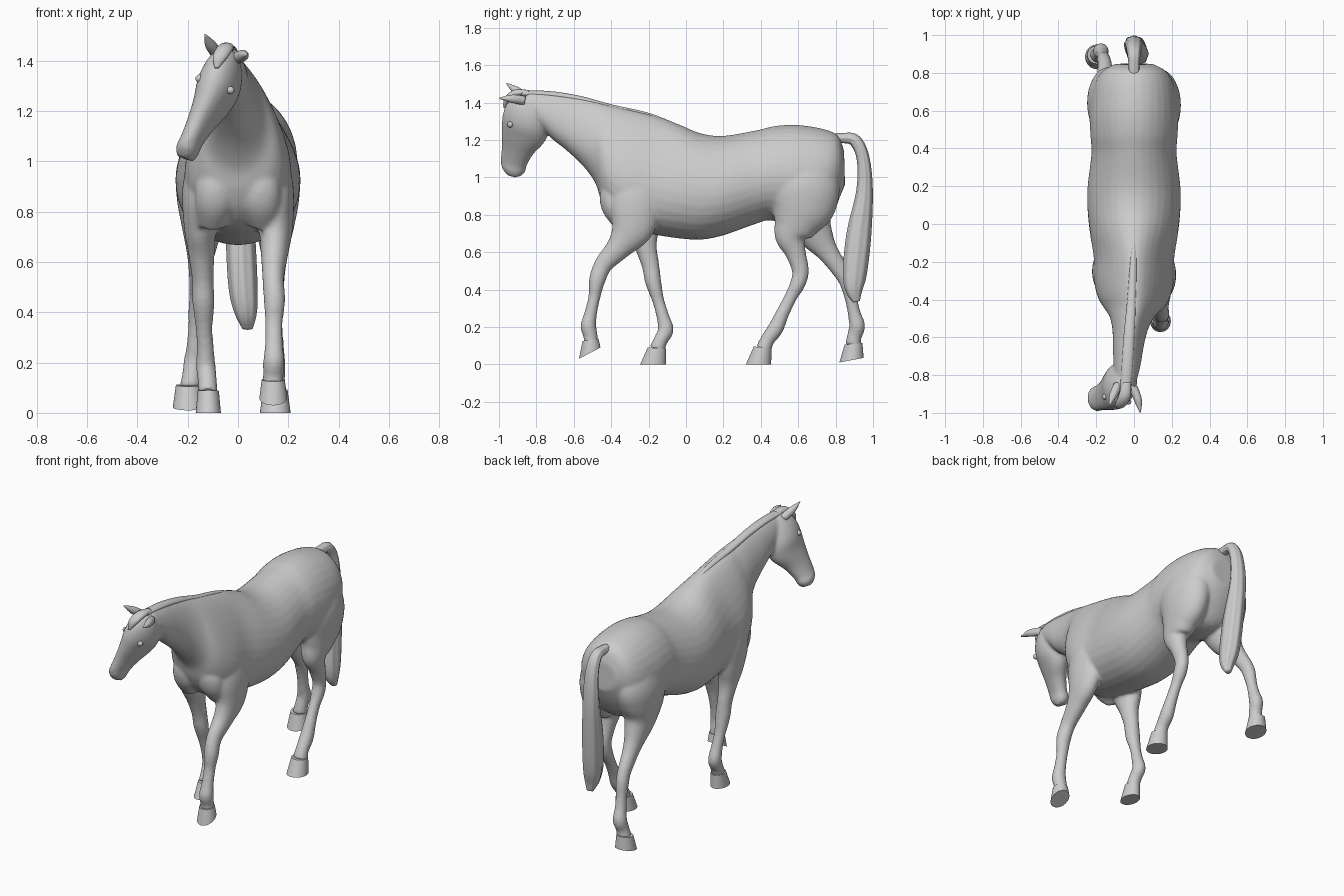
import bpy, bmesh, math
from mathutils import Vector

X = Vector((1, 0, 0))


def spline(rows, n=5):
    """Catmull-Rom resampling of rows of any length."""
    rows = [Vector(r) for r in rows]
    out = []
    for i in range(len(rows) - 1):
        p0, p1 = rows[max(i - 1, 0)], rows[i]
        p2, p3 = rows[i + 1], rows[min(i + 2, len(rows) - 1)]
        for j in range(n):
            t = j / n
            out.append(0.5 * (2 * p1 + (p2 - p0) * t + (2 * p0 - 5 * p1 + 4 * p2 - p3) * t * t
                              + (3 * p1 - p0 - 3 * p2 + p3) * t ** 3))
    return out + [rows[-1]]


def skin(bm, rings, side=X, lobes=0.0, seg=32):
    """Skin oval rings given as (front point, back point, half width, egg bias)."""
    loops = []
    for f, b, hw, k in rings:
        mid, half = (f + b) / 2, (f - b) / 2
        loop = []
        for i in range(seg):
            a = 2 * math.pi * i / seg
            m = 1 + lobes * math.cos(8 * a)
            c, s = math.cos(a), math.sin(a)
            loop.append(bm.verts.new(mid + half * c * m + side * (hw * s * m * (1 - k * c))))
        loops.append(loop)
    for l0, l1 in zip(loops, loops[1:]):
        for i in range(seg):
            j = (i + 1) % seg
            bm.faces.new((l0[i], l0[j], l1[j], l1[i]))
    bm.faces.new(loops[0])
    bm.faces.new(loops[-1])


def limb(bm, rows, lobes=0.0):
    """Tube along rows of (x, y, z, depth radius, width radius)."""
    pts = spline(rows)
    cen = [Vector(p[:3]) for p in pts]
    rings = []
    for i, p in enumerate(pts):
        t = cen[min(i + 1, len(cen) - 1)] - cen[max(i - 1, 0)]
        n = t.cross(X).normalized()
        rings.append((cen[i] + n * p[3], cen[i] - n * p[3], p[4], 0))
    skin(bm, rings, X, lobes)


def finish(bm, name, angle=180):
    bmesh.ops.recalc_face_normals(bm, faces=bm.faces)
    me = bpy.data.meshes.new(name)
    bm.to_mesh(me)
    bm.free()
    ob = bpy.data.objects.new(name, me)
    bpy.context.collection.objects.link(ob)
    bpy.ops.object.select_all(action='DESELECT')
    ob.select_set(True)
    bpy.context.view_layer.objects.active = ob
    bpy.ops.object.shade_smooth_by_angle(angle=math.radians(angle))
    return ob


def limb_object(name, rows, lobes=0.0):
    bm = bmesh.new()
    limb(bm, rows, lobes)
    return finish(bm, name)


body = bmesh.new()

# trunk and neck: x, top y, top z, bottom y, bottom z, half width, bias
trunk = [
    (0, .845, 1.14, .85, .96, .10, 0), (0, .815, 1.22, .80, .85, .17, 0),
    (0, .74, 1.257, .72, .75, .215, 0), (0, .60, 1.28, .58, .74, .235, .05),
    (0, .48, 1.275, .45, .77, .23, .08), (0, .37, 1.25, .37, .75, .225, .1),
    (0, .20, 1.222, .20, .69, .245, .1), (0, .08, 1.235, .08, .667, .245, .12),
    (0, -.03, 1.28, -.05, .675, .23, .2), (0, -.15, 1.325, -.20, .70, .205, .3),
    (0, -.27, 1.355, -.33, .735, .20, .35), (0, -.36, 1.375, -.41, .80, .18, .35),
    (0, -.43, 1.39, -.455, .88, .15, .35), (-.01, -.50, 1.41, -.485, .97, .115, .3),
    (-.02, -.57, 1.428, -.55, 1.06, .092, .25), (-.03, -.66, 1.445, -.64, 1.145, .08, .2),
    (-.035, -.75, 1.455, -.71, 1.20, .073, .15), (-.04, -.85, 1.46, -.76, 1.25, .062, .1)]
skin(body, [(Vector((r[0], r[1], r[2])), Vector((r[0], r[3], r[4])), r[5], r[6])
            for r in spline(trunk)])

# head, turned and tilted to one side: face point, jaw point, half width
head = [
    (-.045, -.89, 1.45, -.03, -.80, 1.42, .045), (-.075, -.955, 1.40, -.035, -.75, 1.34, .073),
    (-.10, -.98, 1.33, -.06, -.735, 1.26, .085), (-.13, -.985, 1.25, -.09, -.755, 1.19, .070),
    (-.165, -.985, 1.17, -.135, -.815, 1.125, .053), (-.195, -.99, 1.10, -.175, -.85, 1.065, .045),
    (-.21, -.985, 1.055, -.195, -.86, 1.03, .047), (-.218, -.955, 1.015, -.205, -.885, 1.005, .033)]
cheek_axis = Vector((.14, -.03, -.05)).normalized()
skin(body, [(Vector(r[:3]), Vector(r[3:6]), r[6], .08) for r in spline(head)], cheek_axis)

# front legs, right one raised
limb(body, [
    (.11, -.20, 1.10, .09, .07), (.135, -.26, .90, .14, .085), (.15, -.285, .74, .118, .068),
    (.145, -.355, .63, .07, .054), (.14, -.44, .535, .050, .043), (.145, -.475, .45, .044, .043),
    (.143, -.49, .36, .032, .035), (.143, -.51, .27, .034, .036), (.142, -.522, .205, .042, .042),
    (.14, -.51, .15, .038, .040), (.14, -.51, .11, .038, .042)])
limb(body, [
    (-.11, -.20, 1.10, .09, .07), (-.135, -.25, .90, .135, .085), (-.15, -.235, .74, .10, .065),
    (-.145, -.215, .63, .060, .052), (-.14, -.19, .53, .047, .043), (-.137, -.175, .44, .043, .044),
    (-.135, -.148, .34, .032, .034), (-.13, -.125, .26, .034, .034), (-.128, -.108, .185, .042, .039),
    (-.122, -.135, .13, .038, .038), (-.12, -.155, .08, .042, .040)])

# hind legs with thighs
limb(body, [
    (.11, .63, 1.12, .14, .09), (.13, .63, .97, .19, .115), (.135, .62, .85, .18, .108),
    (.14, .585, .75, .125, .085), (.145, .56, .68, .085, .064), (.145, .585, .60, .056, .048),
    (.145, .612, .50, .045, .038), (.145, .597, .43, .041, .039), (.145, .56, .36, .034, .032),
    (.147, .515, .27, .036, .035), (.148, .478, .19, .042, .041), (.148, .435, .13, .038, .039),
    (.148, .415, .08, .043, .045)])
limb(body, [
    (-.11, .63, 1.12, .14, .09), (-.13, .64, .97, .19, .115), (-.135, .645, .85, .17, .108),
    (-.14, .665, .75, .12, .085), (-.145, .71, .67, .085, .064), (-.15, .765, .59, .056, .048),
    (-.155, .842, .48, .045, .038), (-.16, .868, .42, .041, .037), (-.165, .885, .34, .033, .033),
    (-.17, .90, .27, .035, .034), (-.175, .915, .205, .043, .041), (-.183, .90, .15, .039, .039),
    (-.19, .893, .10, .043, .045)])

# breast muscles
for s in (-1, 1):
    limb(body, [(s * .07, -.40, 1.02, .02, .03), (s * .085, -.40, .93, .06, .075),
                (s * .09, -.385, .84, .065, .08), (s * .10, -.33, .75, .05, .06)])

# fuse everything into one smooth skin
ob = finish(body, "body_and_legs")
rem = ob.modifiers.new("fuse", 'REMESH')
rem.mode = 'VOXEL'
rem.voxel_size = .010
rem.use_smooth_shade = True
smo = ob.modifiers.new("soften", 'SMOOTH')
smo.factor = .5
smo.iterations = 6

# hooves: x, top (front y z, back y z, half width), sole (same)
hooves = {
    "front_right_hoof": (.14, (-.553, .125, -.468, .138, .046), (-.572, .03, -.457, .09, .055)),
    "front_left_hoof": (-.118, (-.205, .09, -.108, .085, .042), (-.245, 0, -.108, 0, .05)),
    "hind_right_hoof": (.148, (.362, .095, .458, .09, .049), (.32, 0, .455, 0, .061)),
    "hind_left_hoof": (-.197, (.848, .105, .943, .115, .05), (.82, .01, .95, .035, .062))}
for name, (x, *levels) in hooves.items():
    bm = bmesh.new()
    skin(bm, [(Vector((x, l[0], l[1])), Vector((x, l[2], l[3])), l[4], 0) for l in levels])
    finish(bm, name, 40)

# tail with hair grooves
limb_object("tail", [
    (0, .77, 1.20, .03, .03), (0, .84, 1.21, .026, .028), (0, .905, 1.195, .032, .034),
    (0, .947, 1.10, .033, .042), (0, .955, .93, .042, .05), (.01, .925, .70, .063, .056),
    (.02, .904, .50, .062, .055), (.03, .898, .40, .045, .043), (.038, .912, .335, .018, .02)], .05)

# mane and forelock
limb_object("mane", [
    (0, -.02, 1.265, .008, .01), (-.003, -.2, 1.328, .016, .018), (-.012, -.4, 1.372, .018, .024),
    (-.025, -.57, 1.418, .018, .028), (-.035, -.73, 1.443, .018, .03), (-.045, -.88, 1.448, .016, .028)])
limb_object("forelock", [
    (-.04, -.84, 1.452, .014, .022), (-.05, -.91, 1.45, .02, .032), (-.07, -.955, 1.415, .018, .03),
    (-.085, -.972, 1.37, .005, .008)])

# ears
limb_object("left_ear", [(-.085, -.85, 1.425, .022, .024), (-.108, -.905, 1.462, .022, .023),
                         (-.13, -.96, 1.503, .003, .003)])
limb_object("right_ear", [(-.005, -.86, 1.41, .024, .024), (.02, -.93, 1.42, .022, .022),
                          (.033, -.998, 1.423, .003, .003)])

# eyes
for name, loc in (("left_eye", (-.153, -.914, 1.328)), ("right_eye", (-.03, -.940, 1.282))):
    bm = bmesh.new()
    bmesh.ops.create_uvsphere(bm, u_segments=16, v_segments=10, radius=.016)
    bmesh.ops.translate(bm, verts=bm.verts, vec=loc)
    finish(bm, name)
